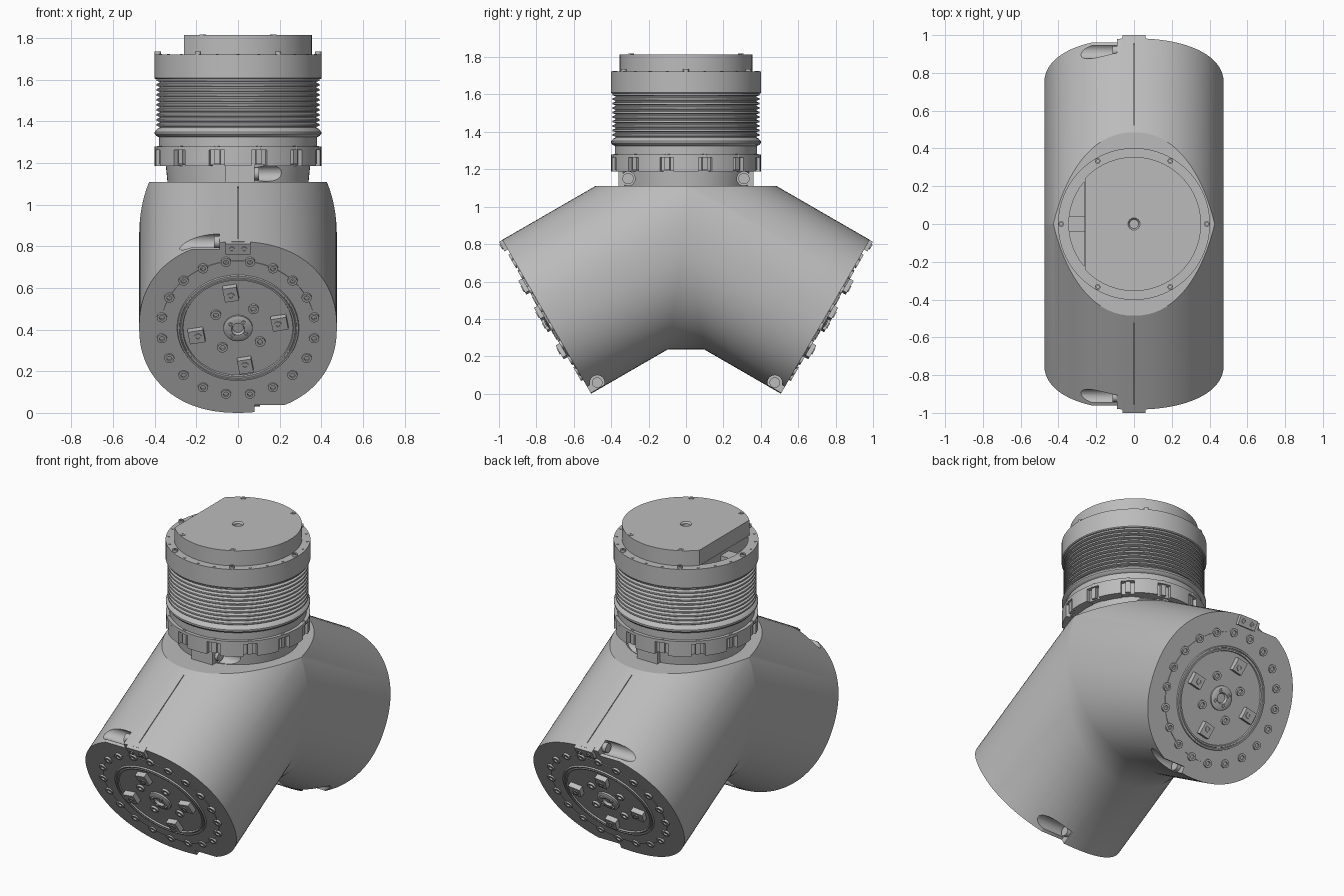
import bpy, bmesh
from math import sin, cos, pi, radians, copysign
from mathutils import Matrix, Vector

cube = bpy.data.objects.get("Cube")
if cube:
    bpy.data.objects.remove(cube)

grey = bpy.data.materials.new("machined grey")
grey.use_nodes = True
colour = (0.5, 0.5, 0.5, 1)
grey.diffuse_color = colour
grey.node_tree.nodes["Principled BSDF"].inputs["Base Color"].default_value = colour

I = Matrix.Identity(4)
R = 0.475            # arm tube radius
FLOOR = 1.11         # flat seat height
# Arm end frame: x across, y up the end face, z outward
ARM = Matrix.Translation((0, -0.745, 0.4115)) @ Matrix.Rotation(radians(120), 4, 'X')
SIDE = Matrix.Rotation(pi / 2, 4, 'Y')
parts = []


def at(m, x, y, z):
    return m @ Matrix.Translation((x, y, z))


def lathe(bm, profile, m=I, segs=24):
    """Spin (radius, height) points around the z axis of m."""
    rings = []
    for r, z in profile:
        if r == 0:
            rings.append([bm.verts.new(m @ Vector((0, 0, z)))] * segs)
        else:
            rings.append([bm.verts.new(m @ Vector((r * cos(2 * pi * i / segs), r * sin(2 * pi * i / segs), z)))
                          for i in range(segs)])
    for a, b in zip(rings, rings[1:]):
        for i in range(segs):
            j = (i + 1) % segs
            bm.faces.new(list(dict.fromkeys((a[i], a[j], b[j], b[i]))))


def disc(bm, r, z0, z1, m=I, segs=24):
    lathe(bm, [(0, z0), (r, z0), (r, z1), (0, z1)], m, segs)


def rod_x(bm, r, x0, x1, y, z, m=I):
    disc(bm, r, x0, x1, at(m, 0, y, z) @ SIDE)


def socket_screw(bm, r, h, m):
    """Round head with a socket hole."""
    lathe(bm, [(0, -0.01), (r, -0.01), (r, h), (r * .5, h), (r * .5, h * .2), (0, h * .2)], m, 16)


def box(bm, lo, hi, m=I):
    lo, hi = Vector(lo), Vector(hi)
    scale = Matrix.Diagonal((*(hi - lo), 1))
    bmesh.ops.create_cube(bm, size=1, matrix=m @ Matrix.Translation((lo + hi) / 2) @ scale)


def slice_off(bm, co, no):
    """Remove everything on the +no side of a plane and close the cut."""
    geom = bm.verts[:] + bm.edges[:] + bm.faces[:]
    cut = bmesh.ops.bisect_plane(bm, geom=geom, plane_co=co, plane_no=no, clear_outer=True)
    edges = [e for e in cut["geom_cut"] if isinstance(e, bmesh.types.BMEdge)]
    bmesh.ops.contextual_create(bm, geom=edges)


def finish(name, bm, mirror=False, cutter=None):
    bmesh.ops.recalc_face_normals(bm, faces=bm.faces)
    mesh = bpy.data.meshes.new(name)
    bm.to_mesh(mesh)
    bm.free()
    mesh.materials.append(grey)
    ob = bpy.data.objects.new(name, mesh)
    bpy.context.collection.objects.link(ob)
    if mirror:
        ob.modifiers.new("Mirror", 'MIRROR').use_axis = (False, True, False)
        ob.modifiers["Mirror"].use_mirror_merge = False
    if cutter:
        mod = ob.modifiers.new("Cut", 'BOOLEAN')
        mod.operation, mod.solver, mod.object = 'DIFFERENCE', 'EXACT', cutter
        mod.use_self = True
        deps = bpy.context.evaluated_depsgraph_get()
        ob.data = bpy.data.meshes.new_from_object(ob.evaluated_get(deps))
        ob.modifiers.clear()
        bpy.data.objects.remove(cutter)
    ob.hide_render = name.endswith("cutter")
    if not ob.hide_render:
        parts.append(ob)
    return ob


# Screw channels at both arm ends, and the seam along the top of the arms
bm = bmesh.new()
for sign, x0, x1 in ((1, -0.31, -0.09), (-1, 0.08, 0.30)):
    rod_x(bm, 0.04, x0, x1, sign * 0.44, -0.058, ARM)
    y0, y1 = sorted((sign * 0.432, sign * 0.52))
    box(bm, (x0, y0, -0.058), (x1, y1, 0.03), ARM)
box(bm, (-0.002, 0.467, -0.53), (0.002, 0.5, -0.03), ARM)
arm_cutter = finish("arm_cutter", bm, mirror=True)

# Body: two mitred tubes with a flattened crotch and a flat seat on top
bm = bmesh.new()
N = 96
outline = []
for i in range(N):
    c, s = cos(2 * pi * i / N), sin(2 * pi * i / N)
    outline.append((R * copysign(abs(c) ** (2 / 2.2), c), R * copysign(abs(s) ** (2 / 2.2), s)))
ends, mids = [], []
axis = ARM.to_3x3() @ Vector((0, 0, 1))
for a, b in outline:
    p = ARM @ Vector((a, b, 0))
    y_mid = -0.1 * max(0.02, -b / R)
    ends.append(p)
    mids.append(p + axis * ((y_mid - p.y) / axis.y))
flip = lambda pts: [Vector((p.x, -p.y, p.z)) for p in pts]
rings = [[bm.verts.new(p) for p in pts] for pts in (ends, mids, flip(mids), flip(ends))]
for r0, r1 in zip(rings, rings[1:]):
    for i in range(N):
        j = (i + 1) % N
        bm.faces.new((r0[i], r0[j], r1[j], r1[i]))
bm.faces.new(rings[0])
bm.faces.new(rings[-1])
slice_off(bm, (0, 0, FLOOR), (0, 0, 1))
finish("forked_body", bm, cutter=arm_cutter)

# Clamp ears and clamp screws at the arm ends
bm = bmesh.new()
box(bm, (-0.06, 0.415, -0.02), (0.06, 0.474, 0.02), ARM)
for x in (-0.03, 0.03):
    socket_screw(bm, 0.014, 0.026, at(ARM, x, 0.445, 0))
rod_x(bm, 0.028, -0.115, -0.08, 0.44, -0.058, ARM)
rod_x(bm, 0.028, 0.07, 0.105, -0.44, -0.058, ARM)
finish("arm_clamp_ears", bm, mirror=True)

# Mounting flange: thin plate, raised rim, bolt circle
bm = bmesh.new()
disc(bm, 0.37, -0.01, 0.004, ARM, 96)
lathe(bm, [(0.262, 0), (0.266, 0.012), (0.274, 0.012), (0.276, 0.007),
           (0.28, 0.007), (0.282, 0.012), (0.29, 0.012), (0.294, 0)], ARM, 96)
for i in range(20):
    turn = ARM @ Matrix.Rotation(2 * pi * (i + 0.5) / 20, 4, 'Z')
    socket_screw(bm, 0.024, 0.012, at(turn, 0.37, 0, 0))
finish("end_flange", bm, mirror=True)

# Drive hub with four dogs and inner screws
bm = bmesh.new()
lathe(bm, [(0, 0), (0.07, 0), (0.07, 0.014), (0.058, 0.02), (0.032, 0.02), (0.026, 0.006), (0, 0.006)], ARM, 32)
for i in range(4):
    turn = ARM @ Matrix.Rotation(radians(10) + i * pi / 2, 4, 'Z')
    box(bm, (0.165, -0.034, -0.01), (0.24, 0.034, 0.035), turn)
    socket_screw(bm, 0.018, 0.04, at(turn, 0.195, 0, 0))
    diagonal = turn @ Matrix.Rotation(pi / 4, 4, 'Z')
    socket_screw(bm, 0.025, 0.016, at(diagonal, 0.13, 0, 0))
    socket_screw(bm, 0.011, 0.026, at(diagonal, 0.045, 0, 0))
finish("drive_hub", bm, mirror=True)

# Neck with clamp ears and side channels
bm = bmesh.new()
rod_x(bm, 0.038, 0.08, 0.23, -0.31, 1.15)
neck_cutter = finish("neck_cutter", bm, mirror=True)
bm = bmesh.new()
lathe(bm, [(0, 1.10), (0.338, 1.10), (0.348, 1.2), (0, 1.2)], segs=96)
finish("neck", bm, cutter=neck_cutter)
bm = bmesh.new()
box(bm, (-0.06, -0.362, 1.10), (0.08, -0.30, 1.195))
rod_x(bm, 0.03, 0.07, 0.1, -0.31, 1.15)
finish("neck_ears", bm, mirror=True)

# Segmented clamp ring
bm = bmesh.new()
lathe(bm, [(0, 1.19), (0.375, 1.19), (0.375, 1.262), (0.4, 1.262), (0.4, 1.28), (0, 1.28)], segs=96)
for i in range(12):
    steps = [radians(30 * i - 9.5 + 19 * k / 6) for k in range(7)]
    layers = []
    for z in (1.187, 1.264):
        loop = [(0.34, t) for t in steps] + [(0.4, t) for t in reversed(steps)]
        layers.append([bm.verts.new((r * cos(t), r * sin(t), z)) for r, t in loop])
    low, high = layers
    bm.faces.new(low)
    bm.faces.new(high)
    for k in range(len(low)):
        j = (k + 1) % len(low)
        bm.faces.new((low[k], low[j], high[j], high[k]))
    slot = Matrix.Rotation(radians(30 * i + 15), 4, 'Z')
    box(bm, (0.36, -0.014, 1.195), (0.39, 0.014, 1.265), slot)
    socket_screw(bm, 0.012, 0.01, at(slot, 0.39, 0, 1.272))
finish("segmented_ring", bm)

# Ribbed sleeve
bm = bmesh.new()
profile = [(0, 1.27), (0.38, 1.27), (0.38, 1.325), (0.392, 1.33), (0.4, 1.34), (0.4, 1.35), (0.388, 1.365)]
for i in range(10):
    z = 1.37 + 0.024 * i
    profile += [(0.376, z), (0.376, z + 0.005), (0.392, z + 0.009), (0.392, z + 0.018)]
profile += [(0.38, 1.61), (0, 1.61)]
lathe(bm, profile, segs=96)
finish("ribbed_sleeve", bm)

# Top collar with a crescent pocket
bm = bmesh.new()
disc(bm, 0.345, 1.66, 1.8, segs=64)
slice_off(bm, (-0.262, 0, 0), (1, 0, 0))
pocket_cutter = finish("pocket_cutter", bm)
bm = bmesh.new()
lathe(bm, [(0, 1.605), (0.398, 1.605), (0.402, 1.61), (0.402, 1.722), (0, 1.722)], segs=96)
finish("top_collar", bm, cutter=pocket_cutter)
bm = bmesh.new()
box(bm, (-0.36, -0.04, 1.65), (-0.255, 0.04, 1.705))
finish("pocket_bridge", bm)

# Collar studs and small rim screws
bm = bmesh.new()
for i in range(24):
    turn = Matrix.Rotation(2 * pi * i / 24, 4, 'Z')
    if i % 4 == 0:
        socket_screw(bm, 0.015, 0.014, at(turn, 0.385, 0, 1.722))
    else:
        disc(bm, 0.007, -0.01, 0.003, at(turn, 0.385, 0, 1.722), 12)
finish("collar_studs", bm)

# Cap with one flat side, a centre hole and four edge screws
bm = bmesh.new()
lathe(bm, [(0, 1.64), (0.355, 1.64), (0.355, 1.815), (0.032, 1.815),
           (0.024, 1.805), (0.024, 1.775), (0, 1.775)], segs=96)
slice_off(bm, (-0.26, 0, 0), (-1, 0, 0))
finish("top_cap", bm)
bm = bmesh.new()
for deg in (60, 120, 240, 300):
    turn = Matrix.Rotation(radians(deg), 4, 'Z')
    socket_screw(bm, 0.015, 0.003, at(turn, 0.338, 0, 1.815))
finish("cap_screws", bm)

# Smooth shading with sharp edges kept
for ob in bpy.context.selected_objects:
    ob.select_set(False)
for ob in parts:
    if "cutter" not in ob.name:
        ob.select_set(True)
bpy.context.view_layer.objects.active = parts[0]
bpy.ops.object.shade_smooth_by_angle(angle=radians(30))
